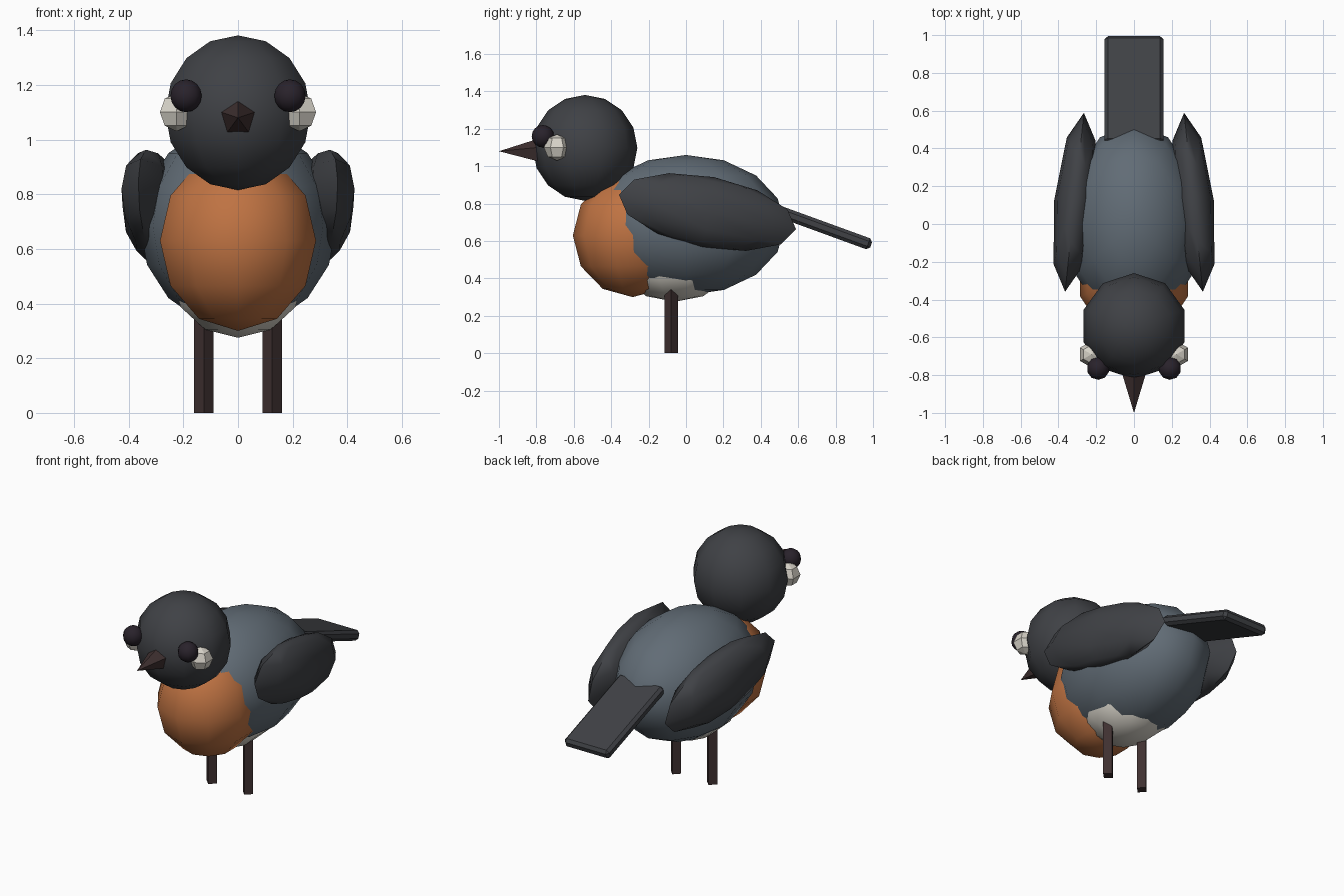
import bpy
from math import radians, pi

if "Cube" in bpy.data.objects:
    bpy.data.objects.remove(bpy.data.objects["Cube"])


def material(name, rgb):
    m = bpy.data.materials.new(name)
    m.diffuse_color = (*rgb, 1)
    m.use_nodes = True
    m.node_tree.nodes["Principled BSDF"].inputs["Base Color"].default_value = m.diffuse_color
    return m


SLATE = material("slate", (0.12, 0.15, 0.18))
CHARCOAL = material("charcoal", (0.05, 0.053, 0.06))
RUST = material("rust", (0.52, 0.17, 0.055))
CREAM = material("cream", (0.68, 0.65, 0.58))
DARK = material("dark_brown", (0.05, 0.03, 0.03))
EYE = material("eye_black", (0.022, 0.016, 0.024))


def finish(name, mat, smooth=None):
    ob = bpy.context.object
    ob.name = name
    ob.data.materials.append(mat)
    bpy.ops.object.transform_apply(location=False, rotation=False, scale=True)
    if smooth:
        bpy.ops.object.shade_smooth_by_angle(angle=radians(smooth))
    return ob


def ball(name, loc, radii, mat, segs, rings, rot=(0, 0, 0), smooth=50):
    bpy.ops.mesh.primitive_uv_sphere_add(segments=segs, ring_count=rings, radius=1,
                                         location=loc, rotation=rot)
    bpy.context.object.scale = radii
    return finish(name, mat, smooth)


# Body, breast, belly patch and head
ball("body", (0, 0, 0.685), (0.36, 0.53, 0.375), SLATE, 12, 8)
ball("breast", (0, -0.285, 0.63), (0.30, 0.32, 0.33), RUST, 10, 6)
ball("belly", (0, -0.06, 0.50), (0.255, 0.305, 0.225), CREAM, 10, 6)
ball("head", (0, -0.54, 1.098), (0.28, 0.28, 0.283), CHARCOAL, 10, 8)

# Beak: five-sided cone pointing forward
bpy.ops.mesh.primitive_cone_add(vertices=5, radius1=0.07, radius2=0, depth=0.22,
                                location=(0, -0.89, 1.08), rotation=(pi / 2, 0, 0))
finish("beak", DARK)

# Paired parts
for side, s in (("right", 1), ("left", -1)):
    ball(side + "_eye", (s * 0.19, -0.765, 1.16), (0.06,) * 3, EYE, 10, 8)
    ball(side + "_cheek", (s * 0.225, -0.69, 1.10), (0.07,) * 3, CREAM, 6, 4, smooth=None)
    ball(side + "_wing", (s * 0.315, 0.115, 0.755), (0.108, 0.485, 0.19), CHARCOAL, 8, 6,
         rot=(radians(-11), 0, s * radians(6)))
    bpy.ops.mesh.primitive_cylinder_add(vertices=4, radius=0.036, depth=0.40,
                                        location=(s * 0.125, -0.08, 0.20))
    finish(side + "_leg", DARK)

# Tail: thin bevelled slab sloping down to the back
bpy.ops.mesh.primitive_cube_add(size=1, location=(0, 0.708, 0.682),
                                rotation=(radians(-20), 0, 0))
bpy.context.object.scale = (0.31, 0.60, 0.062)
tail = finish("tail", CHARCOAL)
bev = tail.modifiers.new("bevel", "BEVEL")
bev.width = 0.017
bev.segments = 1
